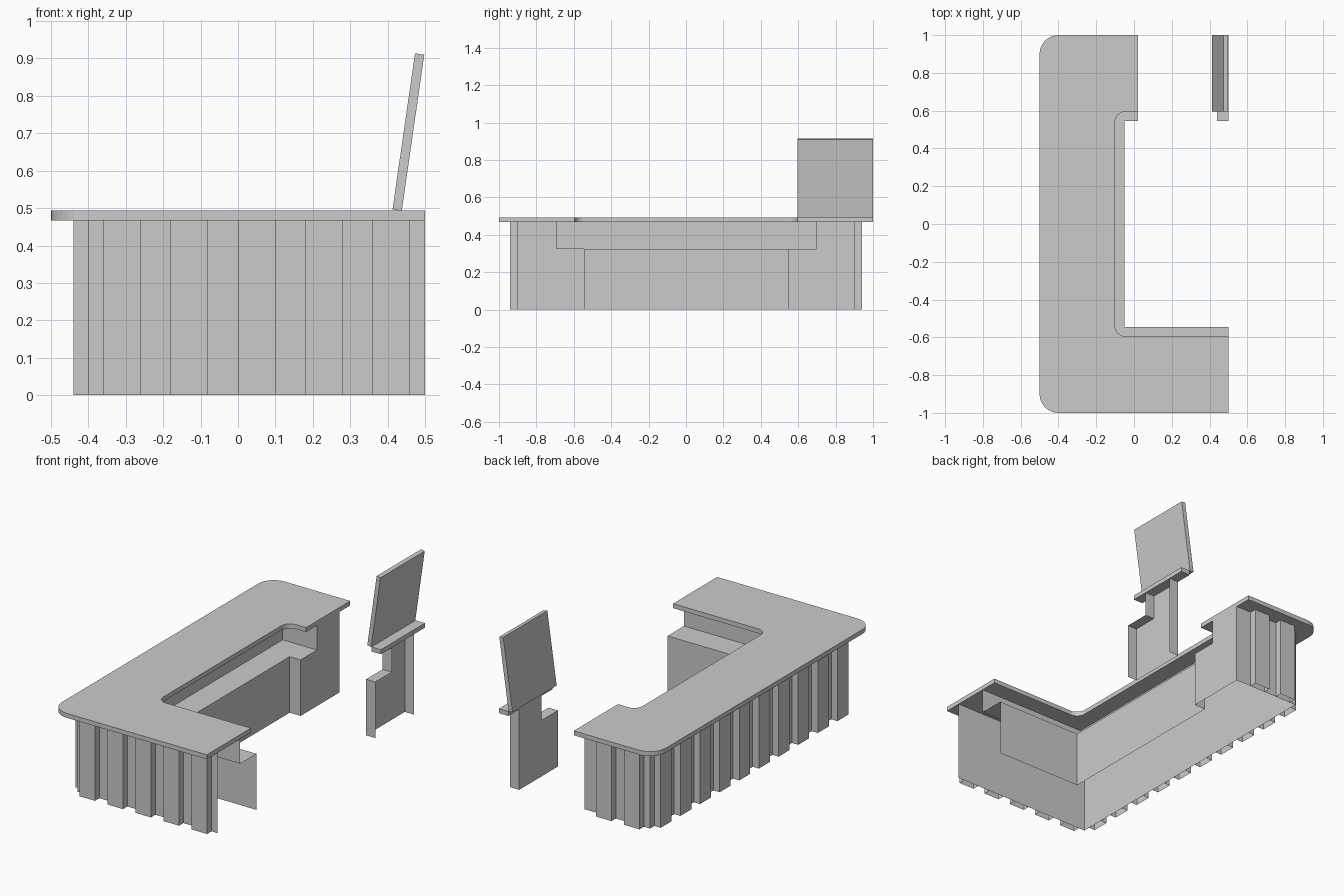
import bpy, bmesh, math
from mathutils import Vector

cube = bpy.data.objects.get("Cube")
if cube:
    bpy.data.objects.remove(cube)

grey = bpy.data.materials.new("light_grey")
grey.use_nodes = True
COLOUR = (0.6, 0.6, 0.6, 1)
grey.diffuse_color = COLOUR
grey.node_tree.nodes["Principled BSDF"].inputs["Base Color"].default_value = COLOUR

SHELF, UNDER, TOP = 0.325, 0.467, 0.493   # key heights
WALL, LOW, HIGH = 0.9, 0.545, 0.695       # wall distances along y
END, DOOR, SIDE = 0.02, 0.44, 0.5         # ends of back arm, flap post, right side


def finish(name, bm):
    mesh = bpy.data.meshes.new(name)
    bm.to_mesh(mesh)
    bm.free()
    mesh.materials.append(grey)
    obj = bpy.data.objects.new(name, mesh)
    bpy.context.collection.objects.link(obj)
    return obj


def add_wall(bm, path, z0, z1):
    """Upright sheet along a plan path, facing right of travel."""
    for a, b in zip(path, path[1:]):
        bm.faces.new([bm.verts.new(p) for p in
                      ((*a, z0), (*b, z0), (*b, z1), (*a, z1))])


def wall(name, path, z0, z1):
    bm = bmesh.new()
    add_wall(bm, path, z0, z1)
    return finish(name, bm)


def sheet(name, points):
    bm = bmesh.new()
    bm.faces.new([bm.verts.new(p) for p in points])
    return finish(name, bm)


def prism(name, outline, z0, z1):
    bm = bmesh.new()
    base = bm.faces.new([bm.verts.new((*p, z0)) for p in outline])
    top = bmesh.ops.extrude_face_region(bm, geom=[base])["geom"]
    moved = [v for v in top if isinstance(v, bmesh.types.BMVert)]
    bmesh.ops.translate(bm, verts=moved, vec=(0, 0, z1 - z0))
    bmesh.ops.recalc_face_normals(bm, faces=bm.faces)
    return finish(name, bm)


def arc(cx, cy, r, start, end, steps=8):
    angles = [math.radians(start + (end - start) * i / steps) for i in range(steps + 1)]
    return [(cx + r * math.cos(a), cy + r * math.sin(a)) for a in angles]


# Worktop with rounded outer and inner corners
prism("counter_top",
      [(END, 1)] + arc(-0.4, 0.9, 0.1, 90, 180) + arc(-0.4, -0.9, 0.1, 180, 270)
      + [(SIDE, -1), (SIDE, -0.595)] + arc(-0.045, -0.54, 0.055, 270, 180)
      + arc(-0.045, 0.54, 0.055, 180, 90) + [(END, 0.595)], UNDER, TOP)

# Outer shell, open below and at the right end
wall("outer_wall", [(END, WALL), (-0.4, WALL), (-0.4, -WALL), (SIDE, -WALL)], 0, UNDER)

# Raised vertical slats around the outside
bm = bmesh.new()
OUT, WIDTH, PITCH = 0.04, 0.1, 0.18
for i in range(5):
    x0 = -0.36 + i * PITCH
    x1, y1 = x0 + WIDTH, WALL + OUT
    add_wall(bm, [(x0, -WALL), (x0, -y1), (x1, -y1), (x1, -WALL)], 0, UNDER)
    if i < 2:
        add_wall(bm, [(x1, WALL), (x1, y1), (x0, y1), (x0, WALL)], 0, UNDER)
for i in range(10):
    y0 = 0.86 - i * PITCH
    y1 = y0 - WIDTH
    add_wall(bm, [(-0.4, y0), (-0.4 - OUT, y0), (-0.4 - OUT, y1), (-0.4, y1)], 0, UNDER)
finish("slats", bm)

# Inner cabinet front, shelf and the set-back wall above it
lower = [(SIDE, -LOW), (-0.05, -LOW), (-0.05, LOW), (END, LOW)]
upper = [(SIDE, -HIGH), (-0.2, -HIGH), (-0.2, HIGH), (END, HIGH)]
wall("cabinet_front", lower, 0, SHELF)
wall("upper_inner_wall", upper, SHELF, UNDER)
sheet("inner_shelf", [(*p, SHELF) for p in upper + lower[::-1]][::-1])

# Stepped panels closing the back arm and the separate post
step = [(LOW, 0), (WALL, 0), (WALL, UNDER), (HIGH, UNDER), (HIGH, SHELF), (LOW, SHELF)]
sheet("back_arm_end", [(END, *p) for p in step])
sheet("post_panel", [(DOOR, *p) for p in step[::-1]])

# Remaining sides of the post, open on the right
wall("post_back", [(SIDE, WALL), (DOOR, WALL)], 0, UNDER)
wall("post_front", [(DOOR, LOW), (SIDE, LOW)], 0, SHELF)
wall("post_upper_front", [(DOOR, HIGH), (SIDE, HIGH)], SHELF, UNDER)
sheet("post_shelf", [(DOOR, LOW, SHELF), (SIDE, LOW, SHELF),
                     (SIDE, HIGH, SHELF), (DOOR, HIGH, SHELF)])
prism("post_top", [(DOOR, 0.595), (SIDE, 0.595), (SIDE, 1), (DOOR, 1)], UNDER, TOP)

# Raised flap leaning outwards
flap = prism("raised_flap", [(0, 0.595), (0.025, 0.595), (0.025, 1), (0, 1)], 0, 0.422)
flap.location = (0.413, 0, 0.496)
flap.rotation_euler.y = math.radians(8.2)
